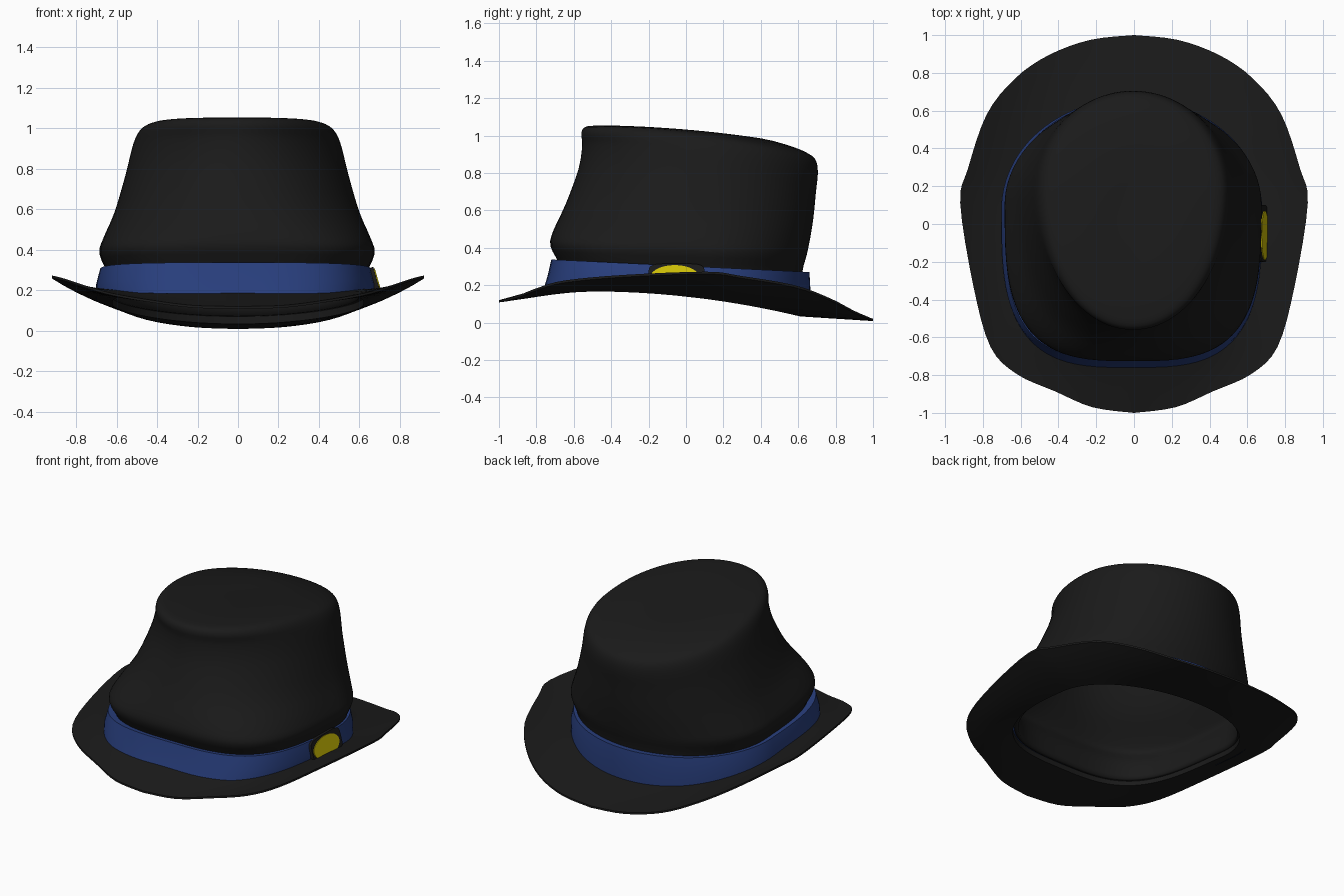
import bpy, bmesh, math

if "Cube" in bpy.data.objects:
    bpy.data.objects.remove(bpy.data.objects["Cube"])

HALF = 48  # segments in half of every ring


def material(name, color):
    m = bpy.data.materials.new(name)
    m.use_nodes = True
    m.diffuse_color = (*color, 1)
    bsdf = m.node_tree.nodes["Principled BSDF"]
    bsdf.inputs["Base Color"].default_value = (*color, 1)
    bsdf.inputs["Roughness"].default_value = 0.8
    return m


black = material("black felt", (0.0105, 0.0105, 0.0105))
blue = material("blue ribbon", (0.022, 0.05, 0.21))
gold = material("yellow metal", (0.62, 0.52, 0.002))


def spline(points, u):
    """Smooth curve through rows of numbers, u from 0 to 1."""
    t = u * (len(points) - 1)
    i = min(int(t), len(points) - 2)
    f = t - i
    a, b, c, d = (points[max(0, min(len(points) - 1, k))] for k in range(i - 1, i + 3))
    return [q + f * ((r - p) / 2 + f * (p - 2.5 * q + 2 * r - s / 2
            + f * (1.5 * (q - r) + (s - p) / 2))) for p, q, r, s in zip(a, b, c, d)]


def mirrored(half):
    """Close a front-to-back half ring across x = 0."""
    return half + [(-x, y, z) for x, y, z in half[-2:0:-1]]


def oval(w, front, back, mid, power, z_front, z_back, bulge=0):
    """Egg-shaped ring, squarer at the front, tilted from front to back."""
    half = []
    for i in range(HALF + 1):
        a = math.pi * (i / HALF - 0.5)
        n = power if a < 0 else 2.0
        x = w * max(0, math.cos(a)) ** (2 / n)
        s = abs(math.sin(a)) ** (2 / n)
        y = mid + (back - mid if a > 0 else front - mid) * s
        t = (y - front) / (back - front)
        z = z_front + (z_back - z_front) * t + bulge * 4 * t * (1 - t)
        half.append((x, y, z))
    return mirrored(half)


def finish(name, bm, mat, angle=50):
    bmesh.ops.recalc_face_normals(bm, faces=bm.faces)
    mesh = bpy.data.meshes.new(name)
    bm.to_mesh(mesh)
    bm.free()
    mesh.materials.append(mat)
    obj = bpy.data.objects.new(name, mesh)
    bpy.context.collection.objects.link(obj)
    bpy.ops.object.select_all(action='DESELECT')
    obj.select_set(True)
    bpy.context.view_layer.objects.active = obj
    bpy.ops.object.shade_smooth_by_angle(angle=math.radians(angle))
    return obj


def loft(name, rings, mat, closed=False, cap=False):
    bm = bmesh.new()
    loops = [[bm.verts.new(p) for p in ring] for ring in rings]
    if closed:
        loops.append(loops[0])
    for a, b in zip(loops, loops[1:]):
        for i in range(len(a)):
            j = (i + 1) % len(a)
            bm.faces.new((a[i], a[j], b[j], b[i]))
    if cap:
        bm.faces.new(loops[-1])
    return finish(name, bm, mat)


# Crown: width, front, back, middle, squareness, front z, back z, bulge
crown = [
    (0.625, -0.68, 0.605, 0.10, 3.2, 0.19, 0.07, 0.045),
    (0.64, -0.68, 0.62, 0.10, 3.2, 0.31, 0.26, 0),
    (0.68, -0.725, 0.645, 0.10, 3.2, 0.41, 0.36, 0),
    (0.66, -0.71, 0.66, 0.10, 2.9, 0.49, 0.43, 0),
    (0.605, -0.645, 0.68, 0.12, 2.3, 0.63, 0.55, 0),
    (0.55, -0.575, 0.695, 0.14, 2.0, 0.82, 0.70, 0.02),
    (0.52, -0.555, 0.705, 0.16, 1.95, 0.95, 0.80, 0.03),
    (0.495, -0.56, 0.695, 0.17, 2.05, 1.01, 0.865, 0.035),
    (0.46, -0.54, 0.66, 0.17, 2.05, 1.045, 0.90, 0.035),
    (0.39, -0.47, 0.57, 0.15, 2.0, 1.053, 0.94, 0.025),
    (0.25, -0.30, 0.40, 0.10, 2.0, 1.05, 0.985, 0.01),
    (0.06, -0.05, 0.15, 0.05, 2.0, 1.03, 1.01, 0),
]
STEPS = 33
hat = loft("crown", [oval(*spline(crown, i / STEPS)) for i in range(STEPS + 1)],
           black, cap=True)
hat.location.x = -0.005
shell = hat.modifiers.new("thickness", 'SOLIDIFY')
shell.thickness = 0.025
shell.offset = -1

# Brim: rolled-up sides, drooping front and back
rim_points = [
    (0, -1, 0.12), (0.22, -0.97, 0.125), (0.42, -0.885, 0.15), (0.62, -0.795, 0.185),
    (0.76, -0.65, 0.225), (0.85, -0.33, 0.255), (0.92, 0.11, 0.272), (0.88, 0.29, 0.25),
    (0.78, 0.58, 0.20), (0.63, 0.77, 0.13), (0.45, 0.895, 0.065), (0.23, 0.975, 0.03),
    (0, 1, 0.02),
]
rim = mirrored([(max(0, x), y, z) for x, y, z in
                (spline(rim_points, i / HALF) for i in range(HALF + 1))])
inner = oval(0.62, -0.69, 0.61, 0.08, 3.2, 0.205, 0.075, 0.045)


def brim_ring(t, drop):
    ring = []
    for p, q in zip(inner, rim):
        x, y, z = (a + (b - a) * t for a, b in zip(p, q))
        sag = 0.07 * t * (1 - t) * abs(x)
        ring.append((x, y, z - sag - drop))
    return ring


fractions = [i / 6 for i in range(7)]
loft("brim", [brim_ring(t, 0) for t in fractions]
     + [brim_ring(t, 0.012 + 0.03 * (1 - t)) for t in reversed(fractions)],
     black, closed=True)

# Ribbon wrapped round the foot of the crown, resting on the brim
ribbon = loft("ribbon", [
    oval(0.69, -0.76, 0.66, 0.08, 3.2, 0.183, 0.062, 0.045),
    oval(0.69, -0.74, 0.665, 0.08, 3.3, 0.25, 0.18, 0.01),
    oval(0.67, -0.72, 0.66, 0.08, 3.3, 0.337, 0.27),
    oval(0.63, -0.675, 0.605, 0.08, 3.2, 0.33, 0.265),
    oval(0.63, -0.675, 0.605, 0.08, 3.2, 0.20, 0.08, 0.05),
], blue, closed=True)
ribbon.location.x = -0.012


# Badge on the left side: dark backing with a yellow oval
def side_oval(name, x, y, z, depth, ry, rz, power, mat):
    bm = bmesh.new()
    ring = []
    for i in range(40):
        a = math.tau * i / 40
        c, s = math.cos(a), math.sin(a)
        ring.append(bm.verts.new((
            -depth / 2,
            ry * math.copysign(abs(c) ** (2 / power), c),
            rz * math.copysign(abs(s) ** (2 / power), s))))
    face = bm.faces.new(ring)
    out = bmesh.ops.extrude_face_region(bm, geom=[face])["geom"]
    bmesh.ops.translate(bm, vec=(depth, 0, 0),
                        verts=[g for g in out if isinstance(g, bmesh.types.BMVert)])
    obj = finish(name, bm, mat, 30)
    obj.location = (x, y, z)
    obj.rotation_euler = (0, math.radians(-16), 0)
    return obj


side_oval("badge_backing", 0.671, -0.05, 0.243, 0.035, 0.15, 0.07, 5, black)
side_oval("badge_oval", 0.685, -0.06, 0.24, 0.02, 0.13, 0.067, 2, gold)
